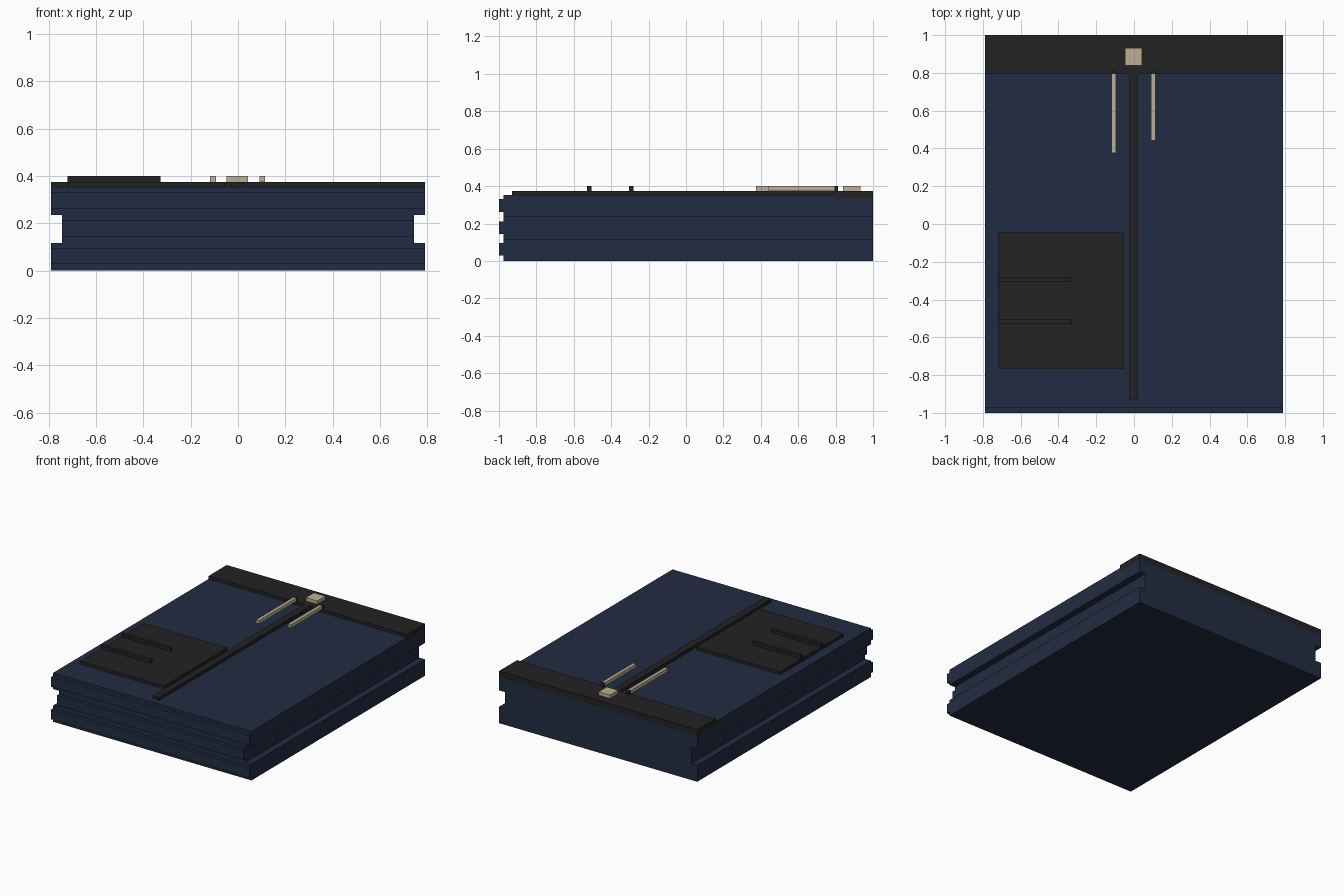
import bpy
import bmesh

old = bpy.data.objects.get("Cube")
if old:
    bpy.data.objects.remove(old, do_unlink=True)


def material(name, color):
    m = bpy.data.materials.new(name)
    m.use_nodes = True
    m.diffuse_color = (*color, 1)
    m.node_tree.nodes["Principled BSDF"].inputs["Base Color"].default_value = (*color, 1)
    return m


navy = material("navy cloth", (0.0155, 0.025, 0.054))
black = material("black trim", (0.0165, 0.0165, 0.0165))
beige = material("beige cord", (0.5, 0.43, 0.3))


def prism(name, outline, y0, y1, mat):
    """Extrude an outline of (x, z) points from y0 to y1."""
    bm = bmesh.new()
    face = bm.faces.new([bm.verts.new((x, y0, z)) for x, z in outline])
    ext = bmesh.ops.extrude_face_region(bm, geom=[face])
    moved = [v for v in ext["geom"] if isinstance(v, bmesh.types.BMVert)]
    bmesh.ops.translate(bm, verts=moved, vec=(0, y1 - y0, 0))
    bmesh.ops.recalc_face_normals(bm, faces=bm.faces)
    me = bpy.data.meshes.new(name)
    bm.to_mesh(me)
    bm.free()
    me.materials.append(mat)
    ob = bpy.data.objects.new(name, me)
    bpy.context.collection.objects.link(ob)
    return ob


def box(name, x, y, z, mat):
    outline = [(x[0], z[0]), (x[1], z[0]), (x[1], z[1]), (x[0], z[1])]
    return prism(name, outline, y[0], y[1], mat)


WIDE, INNER = 0.79, 0.743
FRONT, BAND = -0.975, 0.795
TOP, TRIM, RAISED = 0.353, 0.375, 0.4

# Folded body with a groove along each side
right_half = [(WIDE, 0), (WIDE, 0.118), (INNER, 0.118),
              (INNER, 0.236), (WIDE, 0.236), (WIDE, 0.33)]
left_half = [(-x, z) for x, z in reversed(right_half)]
prism("folded_body", right_half + left_half, FRONT, 1, navy)
box("top_layer", (-WIDE, WIDE), (FRONT, BAND), (0.33, TOP), navy)

# Rounded fold ridges on the front edge
for name, half, z in (("lower", WIDE, (0.028, 0.097)),
                      ("middle", INNER, (0.143, 0.212)),
                      ("upper", WIDE, (0.262, 0.331))):
    box(name + "_fold", (-half, half), (-1, FRONT), z, navy)

# Waistband, centre seam and pocket
box("waistband", (-WIDE, WIDE), (BAND, 1), (0.33, TRIM), black)
box("centre_seam", (-0.027, 0.022), (-0.93, BAND), (TOP, TRIM), black)
box("pocket", (-0.72, -0.052), (-0.765, -0.045), (TOP, TRIM), black)
for i, y in enumerate((-0.518, -0.292)):
    box(f"pocket_slat_{i + 1}", (-0.72, -0.328), (y - 0.012, y + 0.012),
        (TRIM, RAISED), black)

# Drawstrings with dark eyelets, and the button
for side, x, end in (("right", -0.106, 0.375), ("left", 0.102, 0.442)):
    span = (x - 0.012, x + 0.012)
    box(side + "_drawstring", span, (end, BAND), (TRIM, RAISED), beige)
    box(side + "_eyelet", span, (BAND, BAND + 0.018), (TRIM, RAISED), black)
box("button", (-0.048, 0.043), (0.84, 0.932), (TRIM, RAISED), beige)
